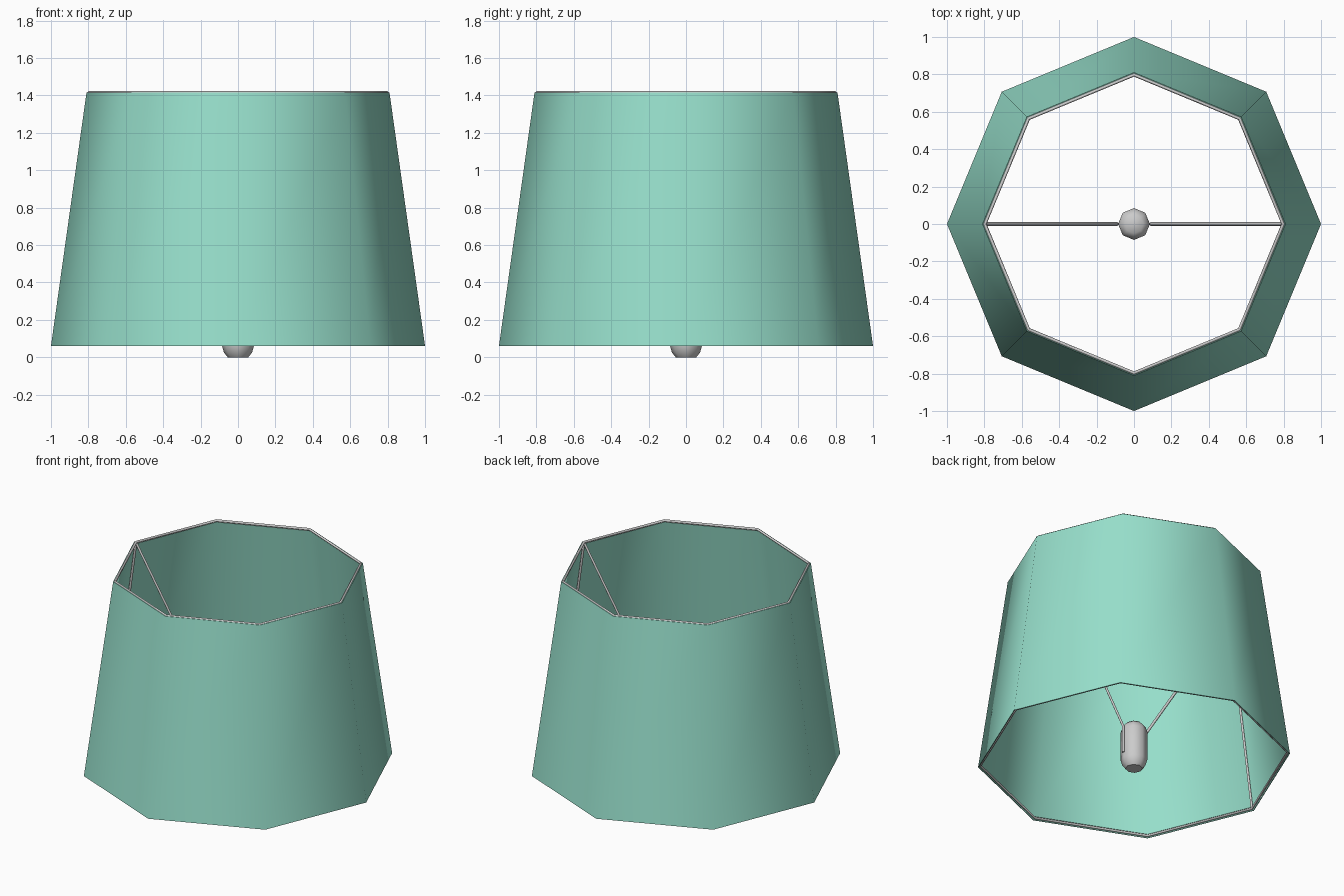
import bpy, bmesh
from math import cos, sin, pi

if "Cube" in bpy.data.objects:
    bpy.data.objects.remove(bpy.data.objects["Cube"])

SIDES = 8


def ring(r, z):
    return [(r * cos(2 * pi * i / SIDES), r * sin(2 * pi * i / SIDES), z) for i in range(SIDES)]


def lathe(name, profile, caps=False, closed=False):
    """Spin a (radius, z) profile into an eight-sided smooth body."""
    bm = bmesh.new()
    rings = [[bm.verts.new(p) for p in ring(r, z)] for r, z in profile]
    pairs = list(zip(rings, rings[1:]))
    if closed:
        pairs.append((rings[-1], rings[0]))
    for a, b in pairs:
        for i in range(SIDES):
            j = (i + 1) % SIDES
            bm.faces.new((a[i], a[j], b[j], b[i]))
    if caps:
        bm.faces.new(rings[0][::-1])
        bm.faces.new(rings[-1])
    bmesh.ops.recalc_face_normals(bm, faces=bm.faces)
    mesh = bpy.data.meshes.new(name)
    bm.to_mesh(mesh)
    bm.free()
    ob = bpy.data.objects.new(name, mesh)
    bpy.context.collection.objects.link(ob)
    bpy.context.view_layer.objects.active = ob
    bpy.ops.object.select_all(action='DESELECT')
    ob.select_set(True)
    bpy.ops.object.shade_smooth_by_angle(angle=pi / 3.5)
    return ob


def wire(name, points, radius=0.01, cyclic=False):
    """Thin metal wire along a polyline."""
    cu = bpy.data.curves.new(name, 'CURVE')
    cu.dimensions = '3D'
    cu.bevel_depth = radius
    cu.bevel_resolution = 0
    cu.use_fill_caps = True
    sp = cu.splines.new('POLY')
    sp.points.add(len(points) - 1)
    for p, co in zip(sp.points, points):
        p.co = (*co, 1)
    sp.use_cyclic_u = cyclic
    ob = bpy.data.objects.new(name, cu)
    bpy.context.collection.objects.link(ob)
    return ob


# Fabric shade, a thin tapered shell
shade = lathe("shade", [(1.0, 0.06), (0.81, 1.415), (0.805, 1.415), (0.995, 0.06)], closed=True)
fabric = bpy.data.materials.new("fabric")
fabric.diffuse_color = (0.31, 0.74, 0.60, 1)
fabric.use_nodes = True
fabric.node_tree.nodes["Principled BSDF"].inputs["Base Color"].default_value = fabric.diffuse_color
shade.data.materials.append(fabric)

# Wire rims inside the shade edges
wire("top_rim", ring(0.798, 1.413), cyclic=True)
wire("bottom_rim", ring(0.986, 0.072), cyclic=True)

# Corner struts and arms carrying the fitting, on both sides
for side, s in (("right", 1), ("left", -1)):
    wire(side + "_strut", [(s * 0.984, 0, 0.072), (s * 0.796, 0, 1.413)])
    wire(side + "_arm", [(s * 0.796, 0, 1.413), (s * 0.09, 0, 0.28), (s * 0.09, 0, 0.09)])

# Lamp fitting in the middle
lathe("bulb_fitting", [(0.055, 0), (0.075, 0.025), (0.085, 0.06), (0.085, 0.27),
                       (0.075, 0.30), (0.05, 0.325)], caps=True)
